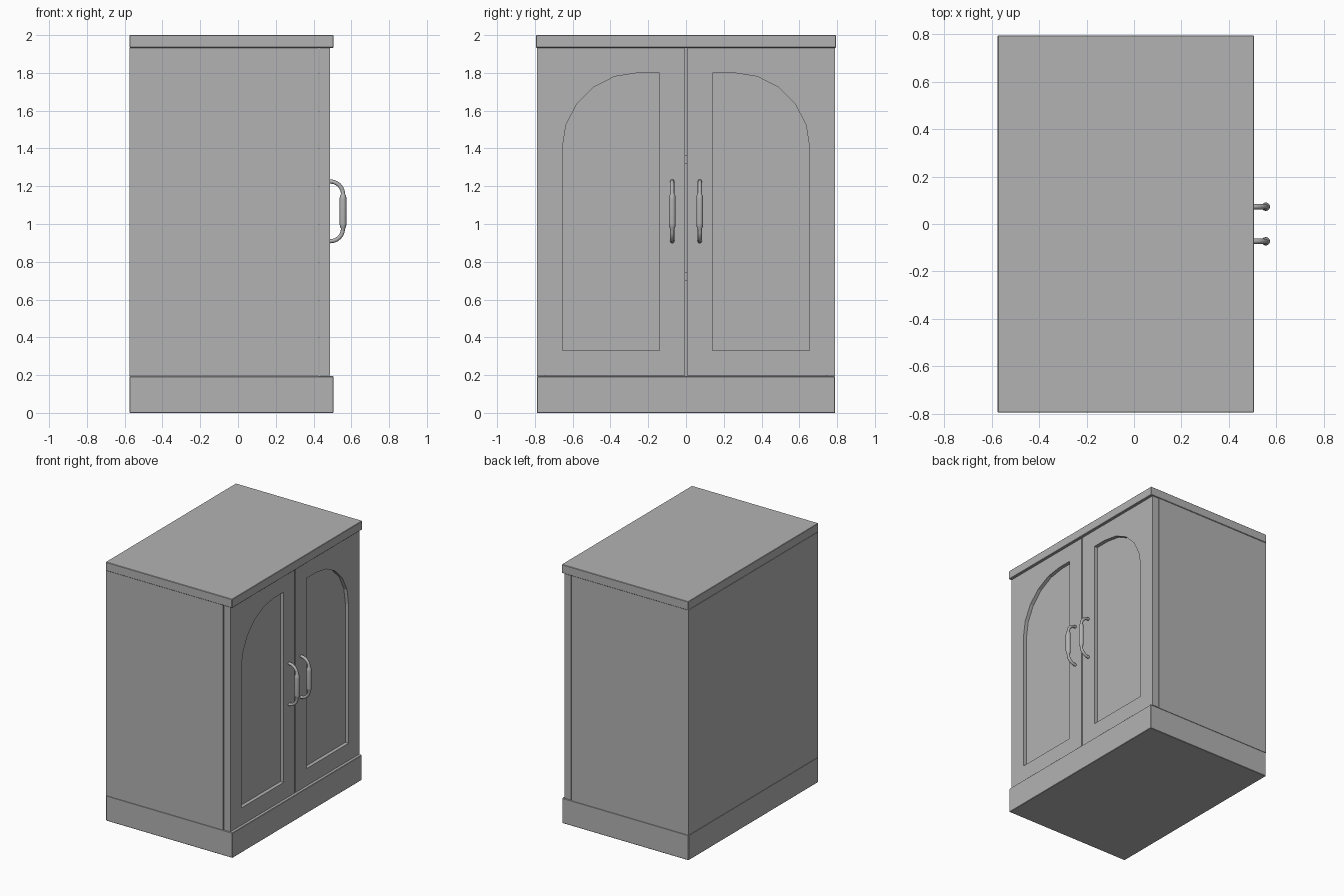
import bpy, bmesh, math

if "Cube" in bpy.data.objects:
    bpy.data.objects.remove(bpy.data.objects["Cube"])

# One darker grey for every part
grey = bpy.data.materials.new("dark_grey")
grey.diffuse_color = (0.45, 0.45, 0.45, 1)
grey.use_nodes = True
grey.node_tree.nodes["Principled BSDF"].inputs["Base Color"].default_value = grey.diffuse_color


def finish(name, bm, bevel=0.0, mirror=False):
    bmesh.ops.recalc_face_normals(bm, faces=bm.faces)
    me = bpy.data.meshes.new(name)
    bm.to_mesh(me)
    bm.free()
    me.materials.append(grey)
    ob = bpy.data.objects.new(name, me)
    bpy.context.collection.objects.link(ob)
    if bevel:
        mod = ob.modifiers.new("Bevel", 'BEVEL')
        mod.width, mod.segments = bevel, 1
    if mirror:
        mod = ob.modifiers.new("Mirror", 'MIRROR')
        mod.use_axis = (False, True, False)
    return ob


def box(name, x, y, z, bevel=0.0, mirror=False):
    bm = bmesh.new()
    bmesh.ops.create_cube(bm, size=1)
    for v in bm.verts:
        v.co = [lo + (c + 0.5) * (hi - lo) for c, (lo, hi) in zip(v.co, (x, y, z))]
    return finish(name, bm, bevel, mirror)


def plate(name, loops, x0, x1):
    """Extrude (y, z) loops along x; a second loop becomes a hole. Mirrored across y."""
    bm = bmesh.new()
    edges = []
    for loop in loops:
        vs = [bm.verts.new((x0, y, z)) for y, z in loop]
        edges += [bm.edges.new((a, b)) for a, b in zip(vs, vs[1:] + vs[:1])]
    bmesh.ops.triangle_fill(bm, edges=edges, use_beauty=True, use_dissolve=False)
    res = bmesh.ops.extrude_face_region(bm, geom=bm.faces[:], use_keep_orig=True)
    verts = [g for g in res["geom"] if isinstance(g, bmesh.types.BMVert)]
    bmesh.ops.translate(bm, verts=verts, vec=(x1 - x0, 0, 0))
    return finish(name, bm, mirror=True)


BACK, FRONT = -0.575, 0.427

# Plinth and top slab
box("plinth", (BACK, 0.506), (-0.79, 0.79), (0, 0.194), 0.003)
box("top_slab", (BACK, 0.506), (-0.795, 0.795), (1.933, 2.0), 0.003)

# Hollow carcass: sides, back and two shelves
box("side_panels", (BACK, FRONT), (0.74, 0.79), (0.194, 1.933), mirror=True)
box("back_panel", (BACK, BACK + 0.04), (-0.74, 0.74), (0.194, 1.933))
for i, z in enumerate((0.70, 1.32)):
    box(f"shelf_{i + 1}", (BACK + 0.04, FRONT), (-0.74, 0.74), (z, z + 0.045))

# Doors: frame with an arched opening, and the recessed panel behind it
arch = [(0.139, 0.33), (0.655, 0.33)]
arch += [(0.255 + 0.4 * math.cos(math.radians(a)), 1.4 + 0.4 * math.sin(math.radians(a)))
         for a in range(0, 91, 18)]
arch += [(0.139, 1.8)]
outer = [(0.005, 0.197), (0.789, 0.197), (0.789, 1.931), (0.005, 1.931)]
plate("door_frames", [outer, arch], 0.432, 0.487)
plate("door_panels", [arch], 0.432, 0.459)

# Handles: a bent tube with a thicker grip
mid, r_bend = 1.067, 0.067
half = [(0.478, 0.158, 0.011)]
half += [(0.489 + r_bend * math.sin(t), 0.091 + r_bend * math.cos(t), 0.011)
         for t in (math.radians(15 * k) for k in range(7))]
half += [(0.556, 0.082, 0.0165), (0.556, 0.065, 0.018)]
path = [(x, mid + z, r) for x, z, r in half] + [(x, mid - z, r) for x, z, r in reversed(half)]
for side, y in (("left", -0.073), ("right", 0.073)):
    cu = bpy.data.curves.new(f"handle_{side}", 'CURVE')
    cu.dimensions = '3D'
    cu.bevel_depth = 1.0
    cu.bevel_resolution = 4
    cu.use_fill_caps = True
    cu.materials.append(grey)
    sp = cu.splines.new('POLY')
    sp.points.add(len(path) - 1)
    for p, (x, z, r) in zip(sp.points, path):
        p.co = (x, y, z, 1)
        p.radius = r
    ob = bpy.data.objects.new(f"handle_{side}", cu)
    bpy.context.collection.objects.link(ob)
    bpy.ops.object.select_all(action='DESELECT')
    ob.select_set(True)
    bpy.context.view_layer.objects.active = ob
    bpy.ops.object.convert(target='MESH')
    bpy.ops.object.shade_smooth_by_angle(angle=math.radians(40))
